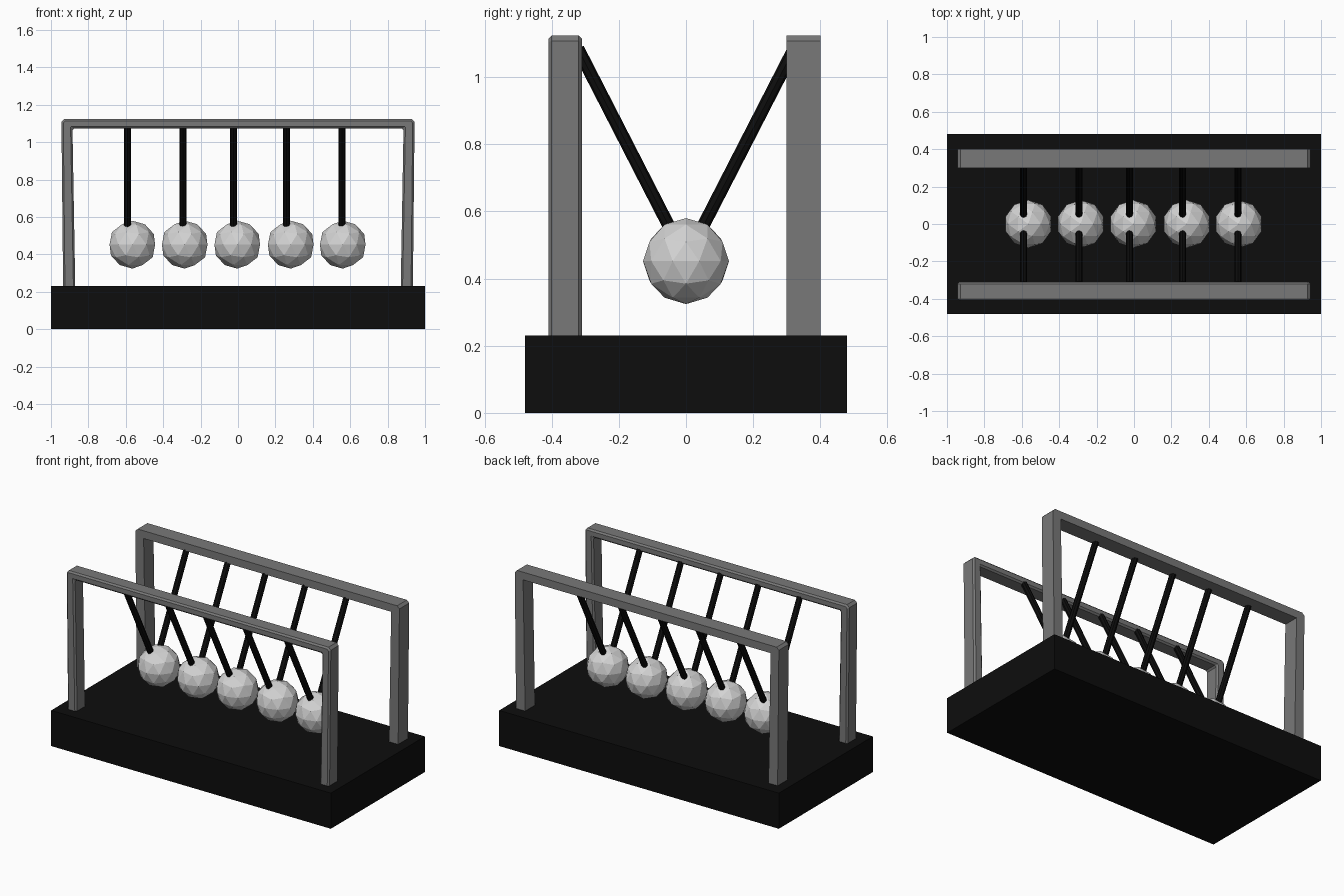
import bpy, bmesh
from mathutils import Vector

if "Cube" in bpy.data.objects:
    bpy.data.objects.remove(bpy.data.objects["Cube"])


def material(name, v):
    m = bpy.data.materials.new(name)
    m.diffuse_color = (v, v, v, 1)
    m.use_nodes = True
    m.node_tree.nodes["Principled BSDF"].inputs["Base Color"].default_value = m.diffuse_color
    return m


BLACK = material("black", 0.004)
GREY = material("mid grey", 0.19)
SILVER = material("silver", 0.65)


def make(name, bm, mat):
    bmesh.ops.recalc_face_normals(bm, faces=bm.faces)
    me = bpy.data.meshes.new(name)
    bm.to_mesh(me)
    bm.free()
    me.materials.append(mat)
    ob = bpy.data.objects.new(name, me)
    bpy.context.collection.objects.link(ob)
    return ob


# base block
bm = bmesh.new()
bmesh.ops.create_cube(bm, size=1)
for v in bm.verts:
    v.co = Vector((v.co.x * 2, v.co.y * 0.96, v.co.z * 0.23 + 0.115))
make("base", bm, BLACK)

# arch frames: mirrored half outline, extruded in depth
half = [(0.935, 0.22), (0.944, 1.108), (0.928, 1.124)]
inner = [(0.885, 1.074), (0.87, 0.22)]


def frame(name, y0, y1, bevel):
    outline = half + [(-x, z) for x, z in reversed(half)]
    outline += [(-x, z) for x, z in reversed(inner)] + inner
    bm = bmesh.new()
    f = bm.faces.new([bm.verts.new((x, y0, z)) for x, z in outline])
    ext = bmesh.ops.extrude_face_region(bm, geom=[f])
    for v in ext["geom"]:
        if isinstance(v, bmesh.types.BMVert):
            v.co.y = y1
    ob = make(name, bm, GREY)
    if bevel:
        mod = ob.modifiers.new("edge_bevel", "BEVEL")
        mod.width = bevel
        mod.segments = 1
        mod.limit_method = "ANGLE"
        mod.angle_limit = 1.0


frame("front_frame", -0.41, -0.31, 0.01)
frame("back_frame", 0.30, 0.40, 0)


def rod(name, a, b, r):
    a, b = Vector(a), Vector(b)
    d = b - a
    bm = bmesh.new()
    bmesh.ops.create_cone(bm, cap_ends=True, segments=8, radius1=r,
                          radius2=r, depth=d.length)
    rot = d.to_track_quat("Z", "Y")
    for v in bm.verts:
        v.co = rot @ v.co + (a + b) / 2
    make(name, bm, BLACK)


# five balls, each hung on a V of two cords
balls = [-0.565, -0.285, -0.004, 0.282, 0.56]
cords = [-0.59, -0.294, -0.024, 0.26, 0.555]
for i, (bx, cx) in enumerate(zip(balls, cords), 1):
    bm = bmesh.new()
    bmesh.ops.create_icosphere(bm, subdivisions=2, radius=0.128)
    bmesh.ops.translate(bm, verts=bm.verts, vec=(bx, 0, 0.452))
    make(f"ball_{i}", bm, SILVER)
    for side, s in (("front", -1), ("back", 1)):
        rod(f"{side}_cord_{i}", (cx, s * 0.045, 0.545),
            (cx, s * 0.322, 1.085), 0.019)
